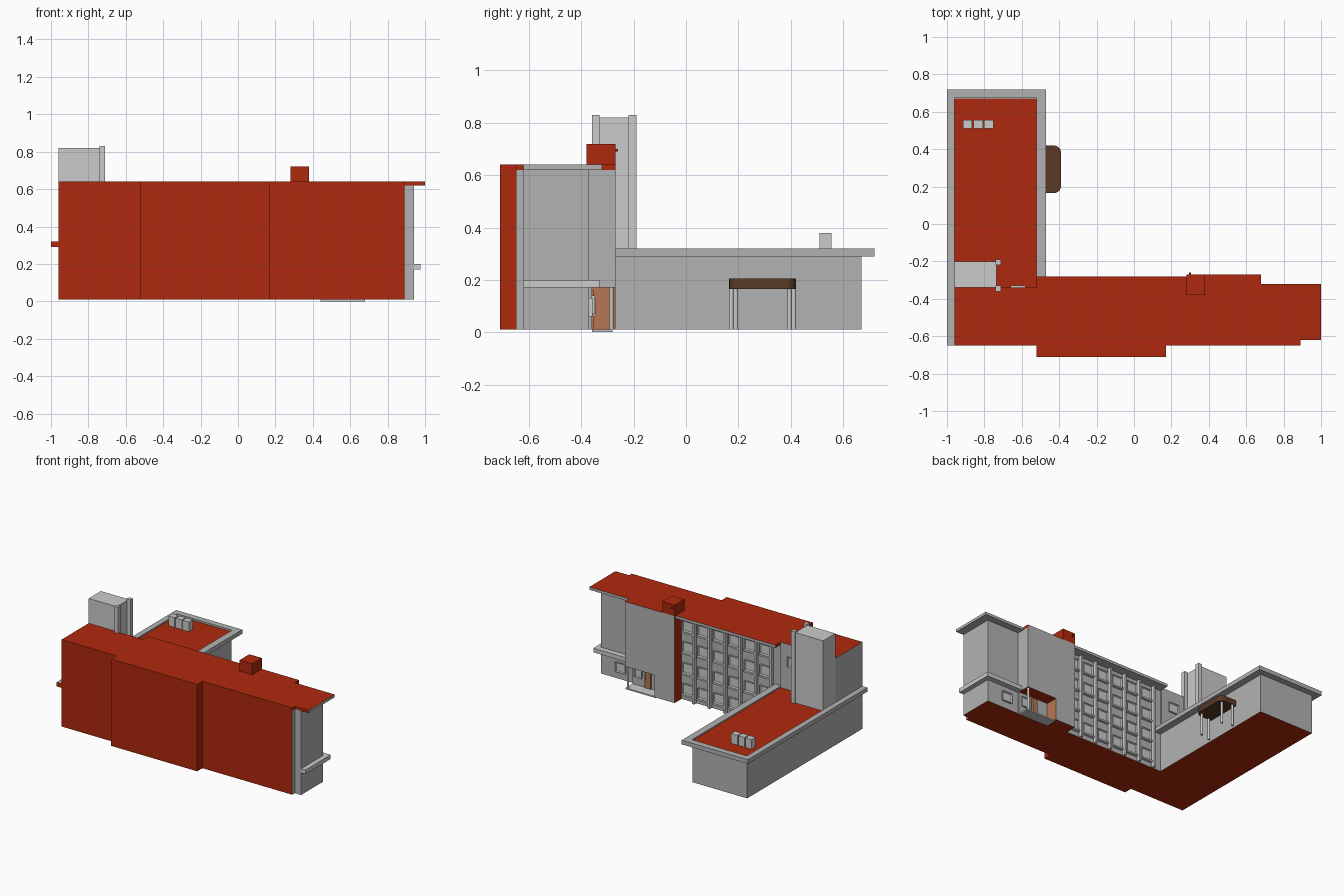
import bpy, bmesh, math

if "Cube" in bpy.data.objects:
    bpy.data.objects.remove(bpy.data.objects["Cube"])


def material(name, rgb):
    m = bpy.data.materials.new(name)
    m.diffuse_color = (*rgb, 1)
    m.use_nodes = True
    m.node_tree.nodes["Principled BSDF"].inputs["Base Color"].default_value = m.diffuse_color
    return m


RED = material("red", (0.43, 0.022, 0.004))
TAN = material("tan", (0.48, 0.18, 0.09))
BROWN = material("brown", (0.10, 0.042, 0.018))


def finish(name, bm, mats=(), paint=None):
    bmesh.ops.recalc_face_normals(bm, faces=bm.faces)
    if paint:
        for f in bm.faces:
            f.material_index = paint(f.normal, f.calc_center_median())
    me = bpy.data.meshes.new(name)
    bm.to_mesh(me)
    bm.free()
    for m in mats:
        me.materials.append(m)
    ob = bpy.data.objects.new(name, me)
    bpy.context.collection.objects.link(ob)
    return ob


def prism(name, pts, z0, z1, mats=(), paint=None):
    """Extrude a plan outline from z0 to z1."""
    bm = bmesh.new()
    face = bm.faces.new([bm.verts.new((x, y, z0)) for x, y in pts])
    new = bmesh.ops.extrude_face_region(bm, geom=[face])["geom"]
    bmesh.ops.translate(bm, vec=(0, 0, z1 - z0),
                        verts=[v for v in new if isinstance(v, bmesh.types.BMVert)])
    return finish(name, bm, mats, paint)


def box(name, x0, x1, y0, y1, z0, z1, mats=(), paint=None):
    return prism(name, [(x0, y0), (x1, y0), (x1, y1), (x0, y1)], z0, z1, mats, paint)


def window(name, x0, x1, y, z0, z1, out=0.012):
    """Projecting frame with a recessed pane on its back face."""
    bm = bmesh.new()
    vs = [bm.verts.new(p) for p in ((x0, y, z0), (x1, y, z0), (x1, y, z1), (x0, y, z1))]
    face = bm.faces.new(vs)
    new = bmesh.ops.extrude_face_region(bm, geom=[face])["geom"]
    bmesh.ops.translate(bm, vec=(0, out, 0),
                        verts=[v for v in new if isinstance(v, bmesh.types.BMVert)])
    bmesh.ops.recalc_face_normals(bm, faces=bm.faces)
    front = [f for f in bm.faces if f.normal.y > 0.9]
    bmesh.ops.inset_individual(bm, faces=front, thickness=0.008, depth=-0.008)
    return finish(name, bm)


def post(name, x, y, r, z0, z1):
    pts = [(x + r * math.cos(a * math.pi / 6), y + r * math.sin(a * math.pi / 6)) for a in range(12)]
    return prism(name, pts, z0, z1)


GREY = material("grey", (0.45, 0.45, 0.45))
SHELL = (GREY, RED, TAN)


# main block: red front, returns and underside, tan entrance return
def paint_main(n, c):
    if n.z < -0.5:
        return 1
    if n.y < -0.5 and c.x < 0.89:
        return 1
    if n.x > 0.5 and abs(c.x - 0.17) < 0.01:
        return 1
    if n.x < -0.5 and (abs(c.x - 0.28) < 0.01 or abs(c.x + 0.52) < 0.01):
        return 1
    return 2 if n.x > 0.5 and abs(c.x - 0.44) < 0.01 else 0


front = [(-.96, -.65), (-.52, -.65), (-.52, -.71), (.17, -.71), (.17, -.65), (.89, -.65), (.89, -.62)]
prism("main_block", front + [(.94, -.62), (.94, -.37), (.68, -.37), (.68, -.36), (.44, -.36),
      (.44, -.27), (.28, -.27), (.28, -.35), (-.52, -.35), (-.52, -.34), (-.96, -.34)],
      0.01, 0.62, SHELL, paint_main)


# flat roof with overhangs at the back and right end
def paint_roof(n, c):
    if n.z > 0.5 or n.y < -0.5:
        return 1
    if n.x > 0.5 and c.x < 0.95:
        return 1
    return 1 if n.x < -0.5 and c.x > -0.9 else 0


prism("main_roof", front + [(1, -.62), (1, -.32), (.68, -.32), (.68, -.27), (.28, -.27),
      (.28, -.28), (-.52, -.28), (-.52, -.34), (-.96, -.34)], 0.62, 0.64, SHELL, paint_roof)

# upper storeys carried over the entrance
box("entrance_overhang", .44, .68, -.36, -.27, .17, .62, SHELL, lambda n, c: int(n.z < -0.5))
box("entrance_floor", .44, .68, -.36, -.28, 0, .01)
box("entrance_door", .53, .58, -.362, -.352, .01, .16, (TAN,))
box("door_handle", .57, .575, -.352, -.345, .06, .13)
post("entrance_post", .665, -.285, .008, .01, .17)
window("entrance_window", .60, .66, -.36, .07, .14)

# ledge around the right end
prism("end_ledge", [(.94, -.62), (.975, -.62), (.975, -.33), (.68, -.33), (.68, -.37), (.94, -.37)],
      0.17, 0.20)
window("ground_window", .74, .82, -.37, .06, .13)

# rear facade: fins and window grid
fins = [.17, .046, -.078, -.202, -.326, -.45]
for i, x in enumerate(fins):
    box(f"facade_fin_{i}", x - .008, x + .008, -.351, -.325, .01, .62)
    for j in range(4):
        z = .055 + j * .152
        window(f"facade_window_{i}_{j}", x + .018, x + .098, -.35, z, z + .075)
        box(f"facade_sill_{i}_{j}", x + .014, x + .102, -.35, -.332, z - .012, z)
window("stair_window", -.66, -.58, -.34, .48, .55)

# rooftop box
box("roof_box", .28, .38, -.38, -.27, .64, .72, (RED,))
box("roof_box_vent", .295, .305, -.27, -.26, .69, .70, (RED,))

# low wing with red roof and overhanging border
box("wing", -.96, -.52, -.34, .67, .01, .31, SHELL, lambda n, c: int(abs(n.z) > 0.5))
prism("wing_roof_border", [(-1, -.65), (-.96, -.65), (-.96, .675), (-.52, .675), (-.52, -.35),
      (-.47, -.35), (-.47, .72), (-1, .72)], .29, .32, SHELL, lambda n, c: int(n.y < -0.5 and c.y < -.6))
for i in range(3):
    x = -.915 + i * .057
    box(f"roof_unit_{i}", x, x + .05, .51, .555, .31, .38)

# tower rising over the wing
box("tower", -.96, -.735, -.34, -.20, .30, .82)
for i, y in enumerate((-.36, -.22)):
    box(f"tower_fin_{i}", -.74, -.71, y, y + .03, .30, .83)

# side canopy with rounded outer corners, on four posts
r = .04
outline = [(-.52, .165)]
for cy, a0 in ((.165 + r, -90), (.42 - r, 0)):
    for k in range(7):
        a = math.radians(a0 + 15 * k)
        outline.append((-.39 - r + r * math.cos(a), cy + r * math.sin(a)))
outline.append((-.52, .42))
prism("canopy", outline, .165, .205, (BROWN,))
for i, (x, y) in enumerate(((-.42, .19), (-.42, .395), (-.495, .173), (-.495, .412))):
    post(f"canopy_post_{i}", x, y, .009, .01, .165)
